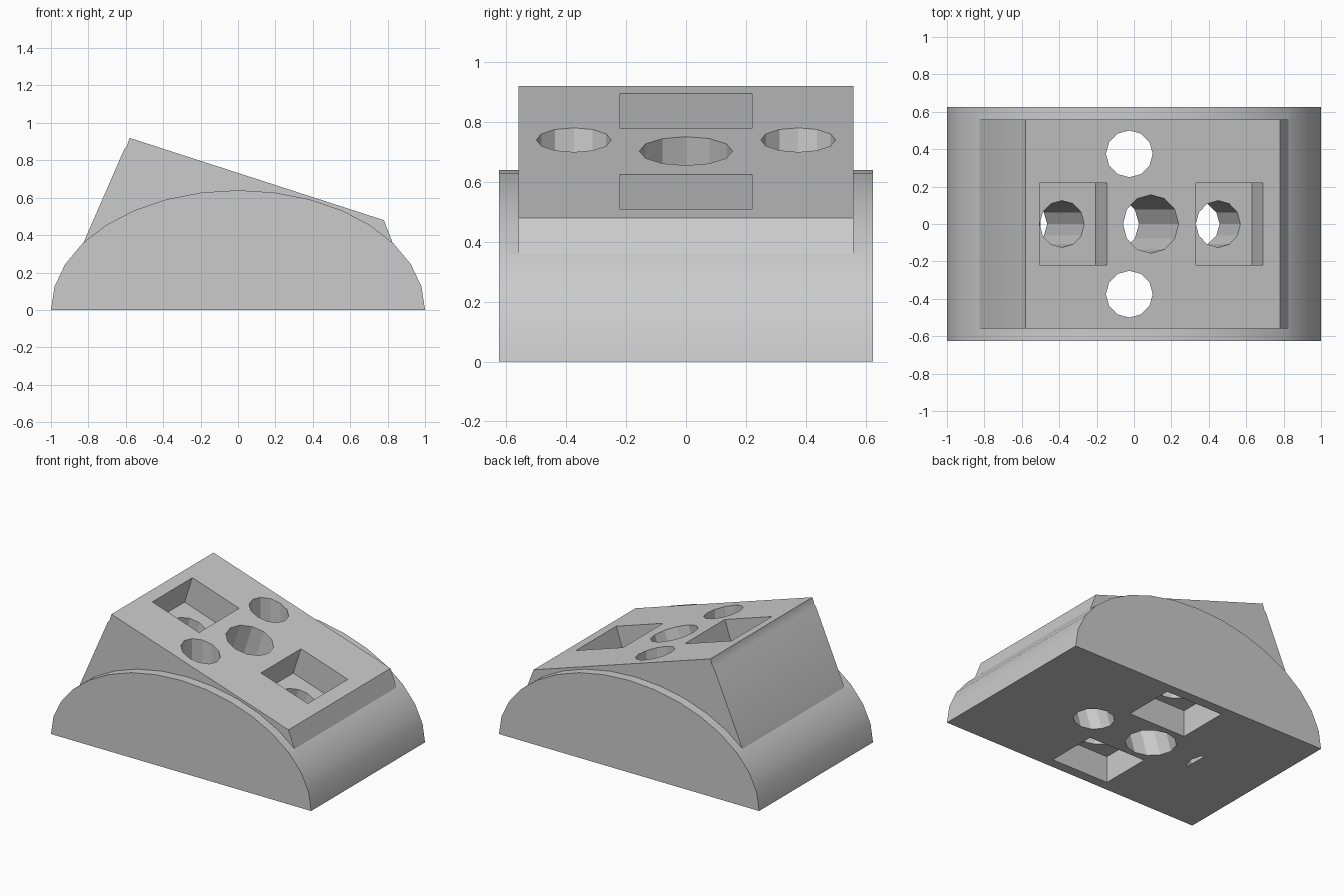
import bpy, bmesh, math
from mathutils import Matrix, Vector

if "Cube" in bpy.data.objects:
    bpy.data.objects.remove(bpy.data.objects["Cube"])

grey = bpy.data.materials.new("light grey")
colour = (0.6, 0.6, 0.6, 1)
grey.diffuse_color = colour
grey.use_nodes = True
grey.node_tree.nodes["Principled BSDF"].inputs["Base Color"].default_value = colour

SLOPE = 0.3235
TILT = Matrix.Rotation(math.atan(SLOPE), 4, "Y")


def finish(bm, name):
    bmesh.ops.recalc_face_normals(bm, faces=bm.faces)
    mesh = bpy.data.meshes.new(name)
    bm.to_mesh(mesh)
    bm.free()
    mesh.materials.append(grey)
    obj = bpy.data.objects.new(name, mesh)
    bpy.context.collection.objects.link(obj)
    return obj


def prism(name, profile, half):
    """Extrude an x-z profile along y."""
    bm = bmesh.new()
    face = bm.faces.new([bm.verts.new((x, -half, z)) for x, z in profile])
    side = bmesh.ops.extrude_face_region(bm, geom=[face])["geom"]
    verts = [v for v in side if isinstance(v, bmesh.types.BMVert)]
    bmesh.ops.translate(bm, verts=verts, vec=(0, 2 * half, 0))
    return finish(bm, name)


def box(name, place, size):
    bm = bmesh.new()
    bmesh.ops.create_cube(bm, size=1, matrix=place @ Matrix.Diagonal((*size, 1)))
    return finish(bm, name)


def cylinder(name, place, radius, depth):
    bm = bmesh.new()
    bmesh.ops.create_cone(bm, cap_ends=True, segments=12, radius1=radius,
                          radius2=radius, depth=depth, matrix=place)
    return finish(bm, name)


def combine(target, tool, operation):
    mod = target.modifiers.new(tool.name, "BOOLEAN")
    mod.operation = operation
    mod.solver = "EXACT"
    mod.object = tool
    bpy.context.view_layer.objects.active = target
    bpy.ops.object.modifier_apply(modifier=mod.name)
    bpy.data.objects.remove(tool)


def on_slope(x, low, high):
    """Frame square to the sloped top, midway between two offsets from it."""
    top = Vector((x, 0, 0.92 - SLOPE * (x + 0.58)))
    normal = TILT @ Vector((0, 0, 1))
    return Matrix.Translation(top + normal * (low + high) / 2) @ TILT


# Half-elliptical body
arc = [(math.cos(i * math.pi / 16), 0.64 * math.sin(i * math.pi / 16)) for i in range(17)]
body = prism("wedge_block", arc, 0.625)

# Sloped wedge, with a shallow step under its high edge
wedge = prism("wedge_top", [(-0.7, 0.1), (-0.829, 0.353), (-0.607, 0.862), (-0.594, 0.876),
                            (-0.58, 0.92), (0.78, 0.48), (0.829, 0.353), (0.7, 0.1)], 0.56)
combine(body, wedge, "UNION")

# Rectangular pockets in the slope, each with a round hole in its floor
for x, reach in ((-0.325, 0.851), (0.51, 1.2)):
    pocket = box("pocket_cutter", on_slope(x, -0.195, 0.2), (0.378, 0.44, 0.395))
    combine(body, pocket, "DIFFERENCE")
    hole = cylinder("hole_cutter", on_slope(x, -reach, 0.2), 0.125, reach + 0.2)
    combine(body, hole, "DIFFERENCE")

# Large central hole, square to the slope
combine(body, cylinder("centre_cutter", on_slope(0.09, -1.2, 0.2), 0.156, 1.4), "DIFFERENCE")

# Upright side holes with rectangular pockets underneath
for y in (-0.375, 0.375):
    place = Matrix.Translation((-0.025, y, 0))
    combine(body, box("under_pocket_cutter", place, (0.44, 0.36, 0.37)), "DIFFERENCE")
    combine(body, cylinder("side_hole_cutter", place, 0.125, 3), "DIFFERENCE")

bpy.ops.object.select_all(action="DESELECT")
body.select_set(True)
bpy.context.view_layer.objects.active = body
bpy.ops.object.shade_smooth_by_angle(angle=math.radians(28))
